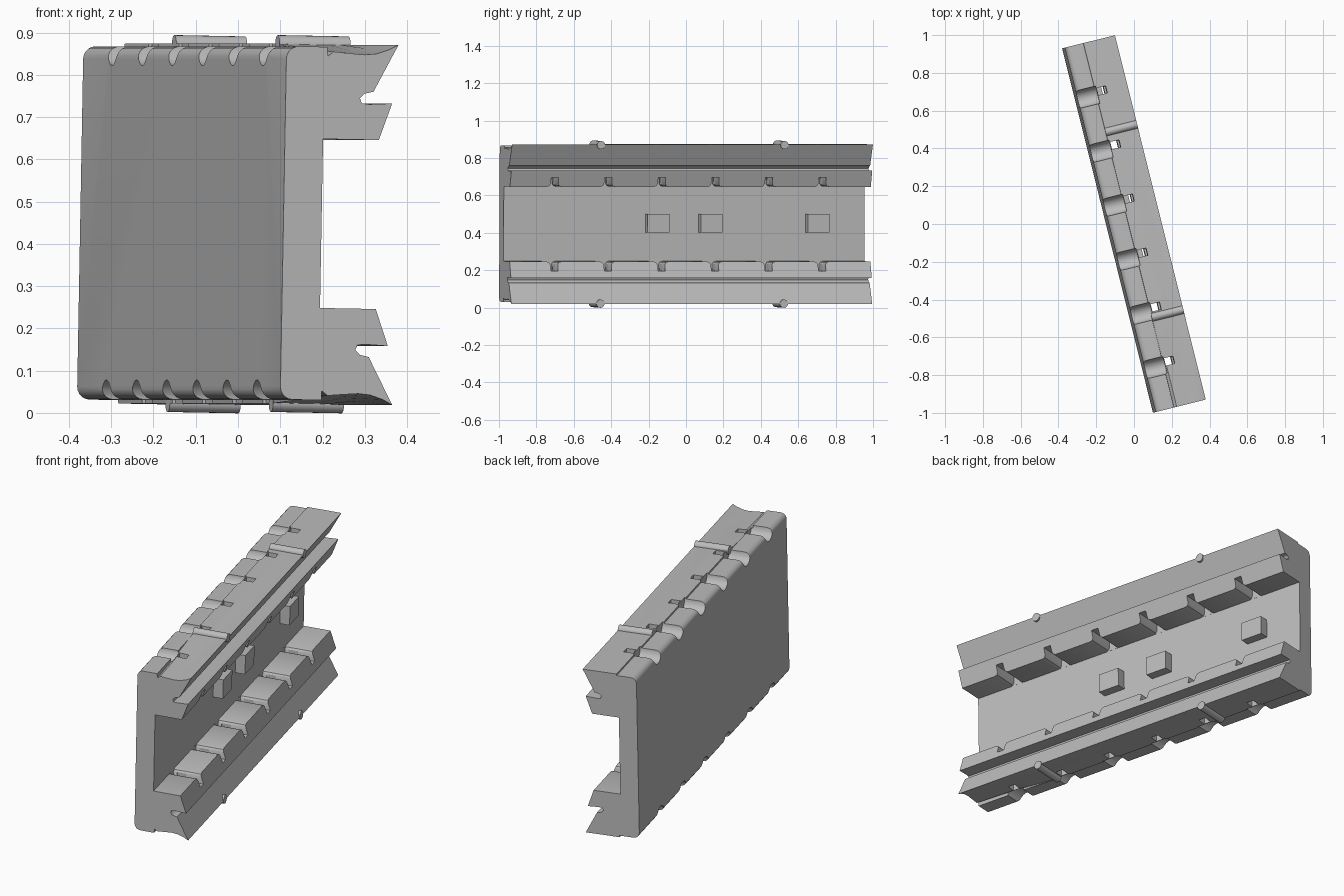
import bpy, bmesh, math
from mathutils import Matrix

cube = bpy.data.objects.get("Cube")
if cube:
    bpy.data.objects.remove(cube)

HALF = 0.994            # half length of the panel
PITCH = 0.295           # spacing of the six notches
NOTCHES = [PITCH * (i - 2.5) - 0.013 for i in range(6)]
PLACE = (Matrix.Translation((-0.133, -0.033, 0.45))
         @ Matrix.Rotation(math.radians(14), 4, 'Z')
         @ Matrix.Rotation(0.0186, 4, 'Y'))

grey = bpy.data.materials.new("grey plastic")
grey.use_nodes = True
colour = (0.5, 0.5, 0.5, 1)
grey.diffuse_color = colour
grey.node_tree.nodes["Principled BSDF"].inputs["Base Color"].default_value = colour


def loft(bm, rings):
    """Skin a list of closed rings and cap both ends."""
    vs = [[bm.verts.new(p) for p in ring] for ring in rings]
    n = len(vs[0])
    for a, b in zip(vs, vs[1:]):
        for i in range(n):
            j = (i + 1) % n
            bm.faces.new((a[i], a[j], b[j], b[i]))
    bm.faces.new(vs[0])
    bm.faces.new(vs[-1])


def box(bm, x, y, z):
    """Box from (low, high) pairs."""
    loft(bm, [[(a, y[0], z[0]), (a, y[1], z[0]), (a, y[1], z[1]), (a, y[0], z[1])]
              for a in x])


def finish(name, bm):
    bmesh.ops.recalc_face_normals(bm, faces=bm.faces)
    mesh = bpy.data.meshes.new(name)
    bm.to_mesh(mesh)
    bm.free()
    mesh.materials.append(grey)
    ob = bpy.data.objects.new(name, mesh)
    bpy.context.collection.objects.link(ob)
    ob.matrix_world = PLACE
    return ob


def activate(ob):
    bpy.ops.object.select_all(action='DESELECT')
    ob.select_set(True)
    bpy.context.view_layer.objects.active = ob


def smooth(ob):
    activate(ob)
    bpy.ops.object.shade_smooth_by_angle(angle=math.radians(32))


def carve(ob, cutter):
    cutter.hide_render = True
    mod = ob.modifiers.new("carve", 'BOOLEAN')
    mod.operation = 'DIFFERENCE'
    mod.solver = 'EXACT'
    mod.object = cutter
    activate(ob)
    bpy.ops.object.modifier_apply(modifier=mod.name)
    bpy.data.objects.remove(cutter)


def section(y, dish):
    """Channel cross-section; dish scales the hollow in the outer flange faces."""
    r = 0.03
    half = [(r - r * math.cos(math.radians(a)), 0.388 + r * math.sin(math.radians(a)))
            for a in range(0, 91, 18)]
    half.append((0.1, 0.418))
    hollow = [(0.101, 0.03), (0.115, 0.019), (0.15, 0.022), (0.19, 0.025),
              (0.22, 0.022), (0.25, 0.012), (0.273, 0)]
    half += [(w, 0.426 - d * dish) for w, d in hollow]
    # Hooked lip with its round-bottomed slot
    half += [(0.214, 0.314), (0.192, 0.309), (0.181, 0.298), (0.186, 0.286),
             (0.204, 0.284), (0.26, 0.287), (0.229, 0.2), (0.093, 0.2)]
    ring = half + [(w, -h) for w, h in reversed(half)]
    return [(w, y, h) for w, h in ring]


# Channel body: plate with two flanges, hollowed toward the front end
bm = bmesh.new()
loft(bm, [section(-HALF, 1), section(-0.75, 0.7), section(-0.5, 0), section(HALF, 0)])
body = finish("channel_panel", bm)

# Scallops along the plate edges and grooves across the inner flange faces
bm = bmesh.new()
for s in (1, -1):
    for y in NOTCHES:
        disc = [(0.048 * math.cos(math.tau * i / 24), 0.048 * math.sin(math.tau * i / 24))
                for i in range(24)]
        loft(bm, [[(w, y - 0.014 + a, s * 0.42 + b) for a, b in disc] for w in (-0.02, 0.108)])
        side = [(0.04, 0.17), (0.04, 0.2), (0.028, 0.204), (0.021, 0.215), (0.02, 0.25)]
        groove = side + [(-a, h) for a, h in reversed(side)]
        loft(bm, [[(w, y + a, s * h) for a, h in groove] for w in (0.0935, 0.3)])
carve(body, finish("notch_cutter", bm))

# Small slots through both flanges
bm = bmesh.new()
for s in (1, -1):
    for y in NOTCHES:
        box(bm, (0.112, 0.16), (y - 0.018, y + 0.022), (s * 0.19, s * 0.46))
carve(body, finish("slot_cutter", bm))
smooth(body)

# Rounded ribs on the outer flange faces
for s, side in ((1, "top"), (-1, "bottom")):
    for y, end in ((-0.503, "front"), (0.508, "back")):
        bm = bmesh.new()
        loft(bm, [[(w, y + 0.022 * math.cos(math.tau * i / 20),
                    s * 0.424 + 0.022 * math.sin(math.tau * i / 20)) for i in range(20)]
                  for w in (0.1, 0.273)])
        smooth(finish(side + "_rib_" + end, bm))

# Raised pads on the inner wall
for i, y in enumerate((-0.153, 0.14, 0.73)):
    bm = bmesh.new()
    box(bm, (0.085, 0.143), (y - 0.06, y + 0.06), (-0.047, 0.052))
    finish("inner_pad_%d" % (i + 1), bm)
